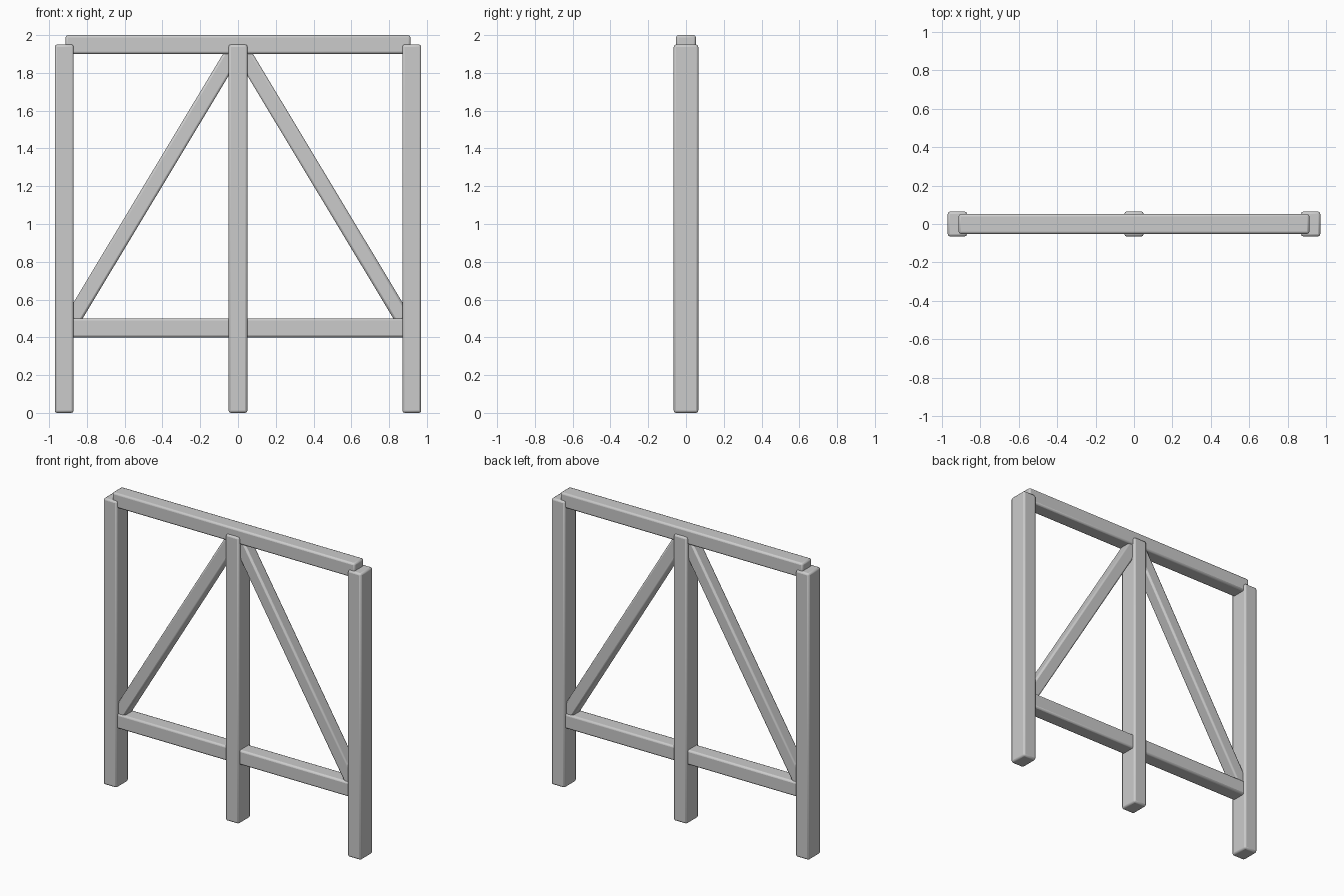
import bpy
import math
from mathutils import Vector

if "Cube" in bpy.data.objects:
    bpy.data.objects.remove(bpy.data.objects["Cube"])


def timber(name, start, end, width, depth):
    """Bevelled beam between two points in the xz plane; depth runs along y."""
    a, b = Vector((start[0], 0, start[1])), Vector((end[0], 0, end[1]))
    d = b - a
    bpy.ops.mesh.primitive_cube_add(size=1, location=(a + b) / 2)
    ob = bpy.context.object
    ob.name = name
    ob.scale = (width, depth, d.length)
    bpy.ops.object.transform_apply(location=False, rotation=False, scale=True)
    ob.rotation_euler = (0, math.atan2(d.x, d.z), 0)
    bevel = ob.modifiers.new("Bevel", 'BEVEL')
    bevel.width = 0.012
    bevel.segments = 2
    bpy.ops.object.shade_smooth_by_angle(angle=math.radians(30))
    return ob


# Upright posts
for label, x in (("left", -0.92), ("middle", 0), ("right", 0.92)):
    timber(f"{label}_post", (x, 0), (x, 1.95), 0.10, 0.13)

# Horizontal rails
timber("top_rail", (-0.913, 1.95), (0.913, 1.95), 0.10, 0.104)
timber("lower_rail", (-0.91, 0.45), (0.91, 0.45), 0.10, 0.104)

# Diagonal braces, ends buried in the posts and rails
for label, s in (("left", -1), ("right", 1)):
    timber(f"{label}_brace", (s * 0.875, 0.495), (s * 0.03, 1.90), 0.085, 0.085)
